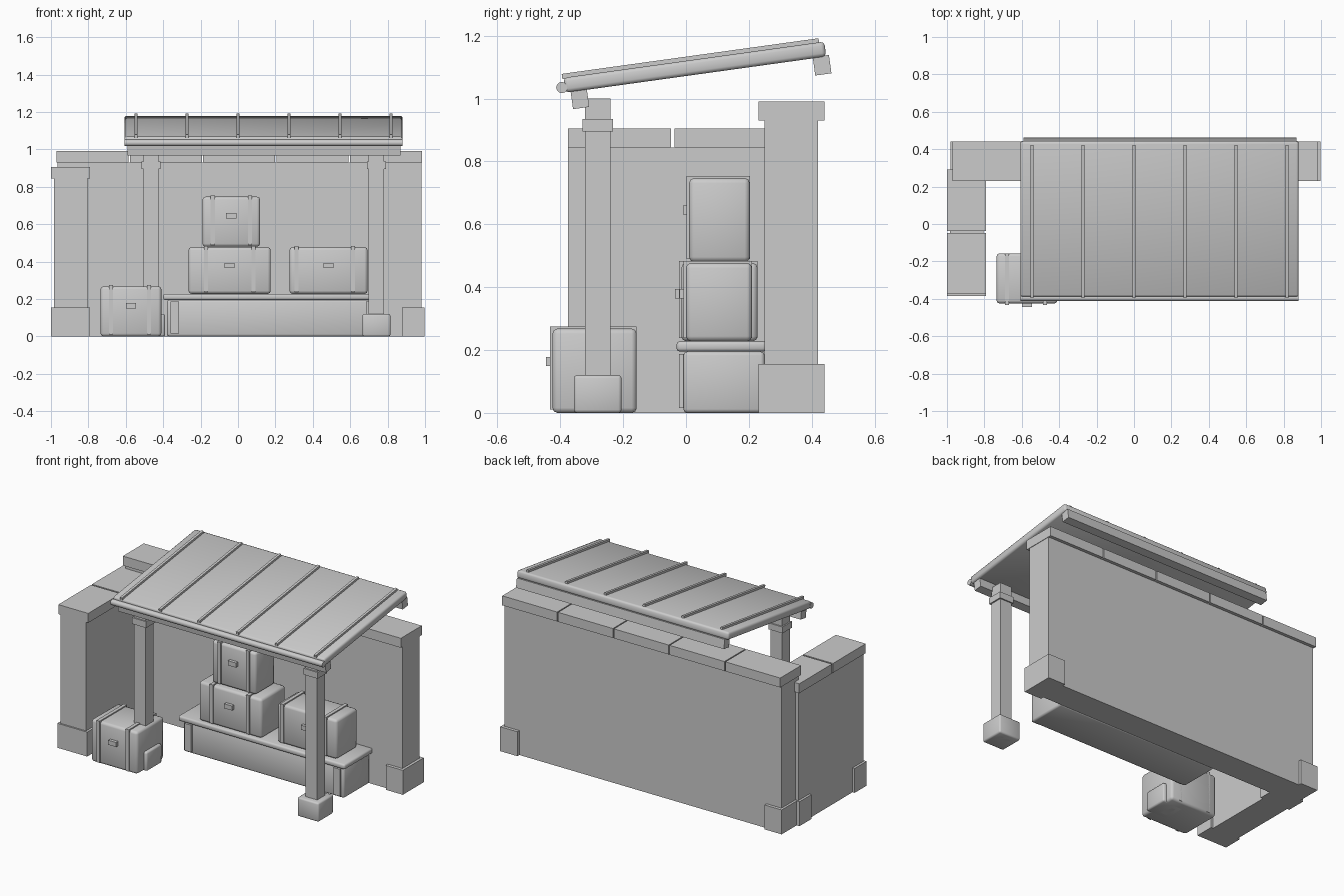
import bpy, math
from mathutils import Matrix, Vector

cube = bpy.data.objects.get("Cube")
if cube:
    bpy.data.objects.remove(cube, do_unlink=True)

# One plain grey for everything
grey = bpy.data.materials.new("plain grey")
grey.use_nodes = True
COLOUR = (0.6, 0.6, 0.6, 1)
grey.diffuse_color = COLOUR
grey.node_tree.nodes["Principled BSDF"].inputs["Base Color"].default_value = COLOUR


def box(name, x, y, z, bevel=0):
    """Box from (min, max) ranges; bevelled boxes are smooth shaded."""
    lo, hi = Vector((x[0], y[0], z[0])), Vector((x[1], y[1], z[1]))
    bpy.ops.mesh.primitive_cube_add(size=1)
    ob = bpy.context.object
    ob.name = name
    ob.data.transform(Matrix.Diagonal((*(hi - lo), 1)))
    ob.location = (lo + hi) / 2
    ob.data.materials.append(grey)
    if bevel:
        mod = ob.modifiers.new("rounded edges", "BEVEL")
        mod.width = bevel
        mod.segments = 2
        mod.limit_method = "NONE"
        bpy.ops.object.shade_smooth()
    return ob


def span(centre, size):
    return (centre - size / 2, centre + size / 2)


# Back wall with coping stones and corner blocks
box("back_wall", (-0.965, 0.98), (0.25, 0.42), (0, 0.93))
for i in range(5):
    left = -0.97 + i * 0.392
    box("back_coping", (left, left + 0.385), (0.23, 0.44), (0.93, 0.99))
for x in ((-0.98, -0.86), (0.877, 0.997)):
    box("back_wall_block", x, (0.23, 0.44), (0, 0.155))

# Side wall
box("side_wall", (-0.985, -0.805), (-0.375, 0.28), (0, 0.845))
for y in ((-0.375, -0.047), (-0.037, 0.292)):
    box("side_coping", (-1.0, -0.79), y, (0.845, 0.905))
for y in ((-0.385, -0.265), (0.17, 0.29)):
    box("side_wall_block", (-1.0, -0.79), y, (0, 0.155))

# Posts with feet and collars
for px in (-0.465, 0.74):
    py = -0.281
    box("post", span(px, 0.082), span(py, 0.08), (0, 1.0))
    box("post_collar", span(px, 0.1), span(py, 0.096), (0.895, 0.935))
    box("post_foot", span(px, 0.15), span(py, 0.152), (0, 0.12), 0.01)

# Sloping roof: parts laid out flat, then tilted together
roof = [box("roof_panel", (-0.608, 0.88), span(0, 0.838), span(0, 0.048), 0.012)]
for i in range(6):
    roof.append(box("roof_rib", span(-0.545 + i * 0.2725, 0.016), span(-0.01, 0.825), (0.02, 0.037)))
for y in (-0.376, 0.402):
    roof.append(box("roof_purlin", (-0.59, 0.87), span(y, 0.052), (-0.079, -0.02)))
tilt = Matrix.Translation((0, 0.028, 1.1)) @ Matrix.Rotation(math.radians(7.9), 4, "X")
for part in roof:
    part.matrix_world = tilt @ Matrix.Translation(part.location)

# Rounded front edge of the roof
bpy.ops.mesh.primitive_cylinder_add(vertices=12, radius=0.018, depth=1.488,
                                    location=(0.136, -0.395, 1.035), rotation=(0, math.pi / 2, 0))
rail = bpy.context.object
rail.name = "roof_front_rail"
rail.data.materials.append(grey)
bpy.ops.object.shade_smooth_by_angle(angle=math.radians(40))

# Bench
box("bench_base", (-0.38, 0.75), (-0.008, 0.25), (0, 0.195), 0.012)
box("bench_top", (-0.4, 0.77), (-0.03, 0.255), (0.195, 0.228), 0.01)
for x in (-0.338, 0.708):
    box("bench_panel", span(x, 0.045), (-0.022, 0.02), (0.015, 0.187))


def crate(name, x, y, z, straps, latch_z):
    """Rounded crate with two straps and a front latch."""
    box(name, x, y, z, 0.016)
    for sx in straps:
        box(name + "_strap", span(sx, 0.022), (y[0] - 0.008, y[1]), (z[0] + 0.01, z[1] + 0.007))
    box(name + "_latch", span(sum(x) / 2, 0.055), (y[0] - 0.02, y[0] + 0.01), span(latch_z, 0.029))


crate("floor_crate", (-0.735, -0.41), (-0.425, -0.157), (0, 0.268), (-0.68, -0.475), 0.163)
crate("wide_crate", (-0.265, 0.175), (-0.015, 0.228), (0.228, 0.477), (-0.172, 0.083), 0.379)
crate("top_crate", (-0.19, 0.118), (0.01, 0.203), (0.48, 0.747), (-0.135, 0.065), 0.645)
crate("side_crate", (0.275, 0.693), (0.0, 0.21), (0.228, 0.477), (0.313, 0.615), 0.379)
